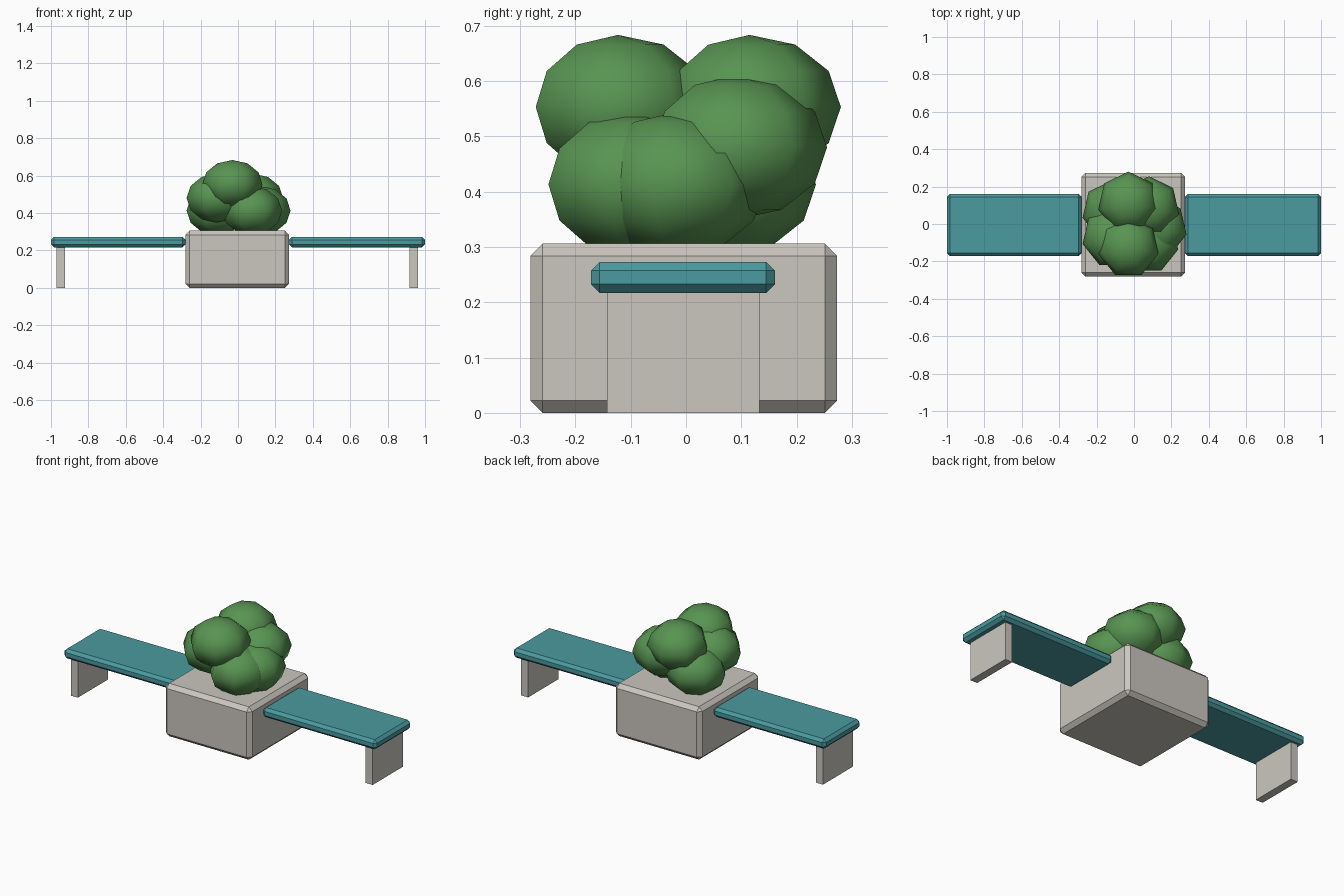
import bpy, bmesh, math

if "Cube" in bpy.data.objects:
    bpy.data.objects.remove(bpy.data.objects["Cube"])


def material(name, rgb):
    m = bpy.data.materials.new(name)
    m.diffuse_color = (*rgb, 1)
    m.use_nodes = True
    m.node_tree.nodes["Principled BSDF"].inputs["Base Color"].default_value = m.diffuse_color
    return m


CONCRETE = material("pale concrete", (0.597, 0.571, 0.521))
TEAL = material("teal paint", (0.069, 0.328, 0.352))
GREEN = material("leaf green", (0.098, 0.296, 0.084))


def finish(bm, name, mat):
    bmesh.ops.recalc_face_normals(bm, faces=bm.faces)
    me = bpy.data.meshes.new(name)
    bm.to_mesh(me)
    bm.free()
    me.materials.append(mat)
    ob = bpy.data.objects.new(name, me)
    bpy.context.collection.objects.link(ob)
    return ob


def box(name, lo, hi, mat, chamfer=0):
    bm = bmesh.new()
    bmesh.ops.create_cube(bm, size=1)
    for v in bm.verts:
        v.co = [(a + b) / 2 + c * (b - a) for a, b, c in zip(lo, hi, v.co)]
    if chamfer:
        bmesh.ops.bevel(bm, geom=bm.edges[:], offset=chamfer, segments=1,
                        profile=0.5, affect='EDGES')
    return finish(bm, name, mat)


def leaf_clump(name, centre, r=0.165, squash=0.79, sides=7, rings=6):
    """Squashed coarse globe with one meridian pointing to +y."""
    x, y, z = centre
    bm = bmesh.new()
    rows = []
    for i in range(1, rings):
        t = math.pi * i / rings
        rows.append([bm.verts.new((
            x + r * math.sin(t) * math.sin(math.tau * k / sides),
            y + r * math.sin(t) * math.cos(math.tau * k / sides),
            z + r * squash * math.cos(t))) for k in range(sides)])
    top = bm.verts.new((x, y, z + r * squash))
    bottom = bm.verts.new((x, y, z - r * squash))
    for k in range(sides):
        n = (k + 1) % sides
        bm.faces.new((top, rows[0][k], rows[0][n]))
        bm.faces.new((bottom, rows[-1][n], rows[-1][k]))
        for a, b in zip(rows, rows[1:]):
            bm.faces.new((a[k], b[k], b[n], a[n]))
    for f in bm.faces:
        f.smooth = True
    return finish(bm, name, GREEN)


# Planter block
box("planter", (-0.281, -0.281, 0), (0.273, 0.273, 0.306), CONCRETE, 0.022)

# Bench seats and their end legs
for side, seat, leg in (("left", (-1.0, -0.281), (-0.97, -0.925)),
                        ("right", (0.273, 1.0), (0.917, 0.962))):
    box(side + "_seat", (seat[0], -0.172, 0.217), (seat[1], 0.161, 0.273),
        TEAL, 0.016)
    box(side + "_leg", (leg[0], -0.143, 0), (leg[1], 0.133, 0.222), CONCRETE)

# Bush: low, middle and top leaf clumps
CLUMPS = [(0.075, -0.10, 0.413), (0.12, -0.02, 0.413), (-0.114, 0.07, 0.413),
          (0.08, 0.09, 0.48), (-0.114, -0.07, 0.48),
          (-0.03, -0.123, 0.553), (-0.03, 0.115, 0.553)]
for i, c in enumerate(CLUMPS):
    leaf_clump(f"leaf_clump_{i + 1}", c)
